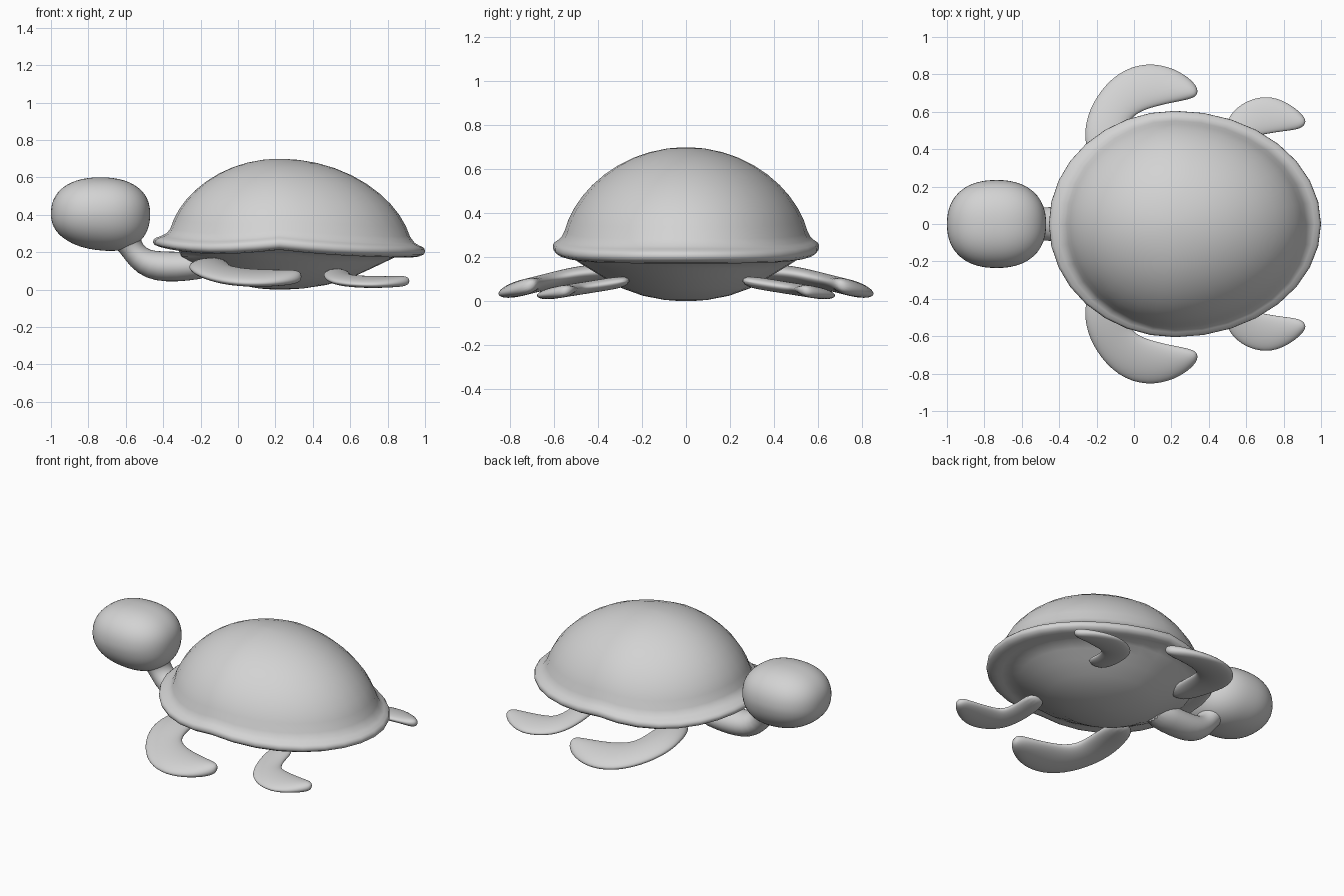
import bpy, bmesh, math
from mathutils import Vector

if "Cube" in bpy.data.objects:
    bpy.data.objects.remove(bpy.data.objects["Cube"])

grey = bpy.data.materials.new("plain grey")
grey.diffuse_color = (0.65, 0.65, 0.65, 1)
grey.use_nodes = True
grey.node_tree.nodes["Principled BSDF"].inputs["Base Color"].default_value = grey.diffuse_color
CX = 0.22    # shell centre along x


def finish(name, bm, angle=60, subsurf=0):
    bmesh.ops.remove_doubles(bm, verts=bm.verts, dist=1e-5)
    bmesh.ops.recalc_face_normals(bm, faces=bm.faces)
    me = bpy.data.meshes.new(name)
    bm.to_mesh(me)
    bm.free()
    me.materials.append(grey)
    ob = bpy.data.objects.new(name, me)
    bpy.context.collection.objects.link(ob)
    bpy.ops.object.select_all(action='DESELECT')
    ob.select_set(True)
    bpy.context.view_layer.objects.active = ob
    bpy.ops.object.shade_smooth_by_angle(angle=math.radians(angle))
    if subsurf:
        mod = ob.modifiers.new("smooth", 'SUBSURF')
        mod.levels = mod.render_levels = subsurf
    return ob


def loft(name, rings, **kw):
    """Skin a list of equally long point rings and cap both ends."""
    bm = bmesh.new()
    vr = [[bm.verts.new(p) for p in ring] for ring in rings]
    n = len(vr[0])
    for a, b in zip(vr, vr[1:]):
        for i in range(n):
            j = (i + 1) % n
            bm.faces.new((a[i], a[j], b[j], b[i]))
    bm.faces.new(vr[0])
    bm.faces.new(vr[-1])
    return finish(name, bm, **kw)


def rim_z(a):
    """Shell edge height: flat at the back, peaked at the sides, raised in front."""
    c = math.cos(a)
    m = abs(c)
    if c > 0:
        return 0.207 + 0.041 * (1 - m) ** 2
    return 0.215 + 0.033 * (1 - m) ** 2 + 0.042 * m ** 4


def egg(front, back, side, zfun, n=32):
    """Egg-shaped ring seen from above."""
    out = []
    for i in range(n):
        a = 2 * math.pi * i / n
        c = math.cos(a)
        out.append((CX + c * (back if c > 0 else front), side * math.sin(a), zfun(a)))
    return out


# domed shell with a flared rim and a belly bowl, one continuous skin from top to bottom
rings = []
for r in (0.03, 0.15, 0.29, 0.42, 0.545, 0.66, 0.76, 0.84, 0.905, 0.955, 0.985):
    h = (1 - r * r) ** 0.58
    rings.append(egg(0.59 * r, 0.71 * r, 0.56 * r,
                     lambda a: (rim_z(a) + 0.015) * (1 - h) + 0.70 * h))
# rim: (outward fraction, height offset)
for t, d in [(0.12, 0.045), (0.45, 0.031), (0.8, 0.021), (0.96, 0.010), (1, -0.004),
             (0.9, -0.018), (0.5, -0.030), (-0.1, -0.035), (-0.6, -0.032)]:
    rings.append(egg(0.59 + 0.085 * t, 0.715 + 0.065 * t, 0.56 + 0.045 * t,
                     lambda a: rim_z(a) + d))
# belly: (radius fraction, height)
for r, z in [(1.0, 0.178), (0.9, 0.148), (0.78, 0.112), (0.6, 0.06),
             (0.4, 0.025), (0.2, 0.006), (0.04, 0.0)]:
    rings.append(egg(0.53 * r, 0.63 * r, 0.49 * r, lambda a: z))
loft("shell_and_belly", rings, angle=80)

# head: a squarish rounded ball, slightly narrower below and drooping at the back
bm = bmesh.new()
bmesh.ops.create_uvsphere(bm, u_segments=48, v_segments=32, radius=1)
for v in bm.verts:
    p = v.co
    k = sum(abs(c) ** 2.3 for c in p) ** (-1 / 2.3)
    x, y, z = p * k
    low = max(0, -z)
    v.co = (-0.735 + 0.265 * x, 0.235 * y * (1 - 0.08 * low),
            0.405 + 0.195 * z - 0.025 * x * low)
finish("head", bm)

# bent neck: (x, z, in-plane radius, side radius)
neck = [(-0.62, 0.36, 0.15, 0.15), (-0.60, 0.29, 0.10, 0.11), (-0.58, 0.235, 0.062, 0.08),
        (-0.535, 0.17, 0.067, 0.082), (-0.47, 0.132, 0.08, 0.092),
        (-0.38, 0.122, 0.083, 0.097), (-0.28, 0.124, 0.08, 0.1), (-0.12, 0.135, 0.07, 0.1)]
rings = []
for i, (x, z, r, s) in enumerate(neck):
    a, b = neck[max(i - 1, 0)], neck[min(i + 1, len(neck) - 1)]
    t = Vector((b[0] - a[0], 0, b[1] - a[1])).normalized()
    nrm = Vector((-t.z, 0, t.x))
    rings.append([Vector((x, 0, z)) + nrm * r * math.cos(q) + Vector((0, s * math.sin(q), 0))
                  for q in (2 * math.pi * k / 16 for k in range(16))])
loft("neck", rings, subsurf=1)

# flippers: stations of (outer x, y, inner x, y), sloping down away from the body
front = [(-.20, .22, -.05, .22), (-.265, .40, -.05, .38), (-.27, .54, -.04, .495),
         (-.21, .685, -.02, .555), (-.09, .82, .03, .595), (.07, .872, .10, .62),
         (.22, .837, .20, .645), (.315, .768, .30, .665), (.343, .72, .337, .685)]
rear = [(.45, .25, .60, .25), (.455, .42, .60, .37), (.49, .56, .63, .455),
        (.555, .637, .67, .47), (.645, .68, .71, .478), (.74, .687, .77, .488),
        (.833, .645, .84, .498), (.893, .595, .892, .508), (.918, .56, .916, .535)]


def flipper(name, stations, sign, z0, y0, slope, thick, top):
    rings = []
    for i, (ox, oy, ix, iy) in enumerate(stations):
        th = thick * (0.5 if i == len(stations) - 1 else 1)
        ring = []
        for k in range(12):
            q = 2 * math.pi * k / 12
            f = 0.5 + 0.5 * math.cos(q)
            x, y = ix + (ox - ix) * f, iy + (oy - iy) * f
            z = min(top, z0 + (y0 - y) * slope)
            ring.append((x, sign * y, z + th * math.sin(q)))
        rings.append(ring)
    loft(name, rings, subsurf=2, angle=180)


for side, sign in (("right", -1), ("left", 1)):
    flipper("front_flipper_" + side, front, sign, 0.035, 0.85, 0.25, 0.039, 0.135)
    flipper("rear_flipper_" + side, rear, sign, 0.027, 0.67, 0.16, 0.029, 0.1)
